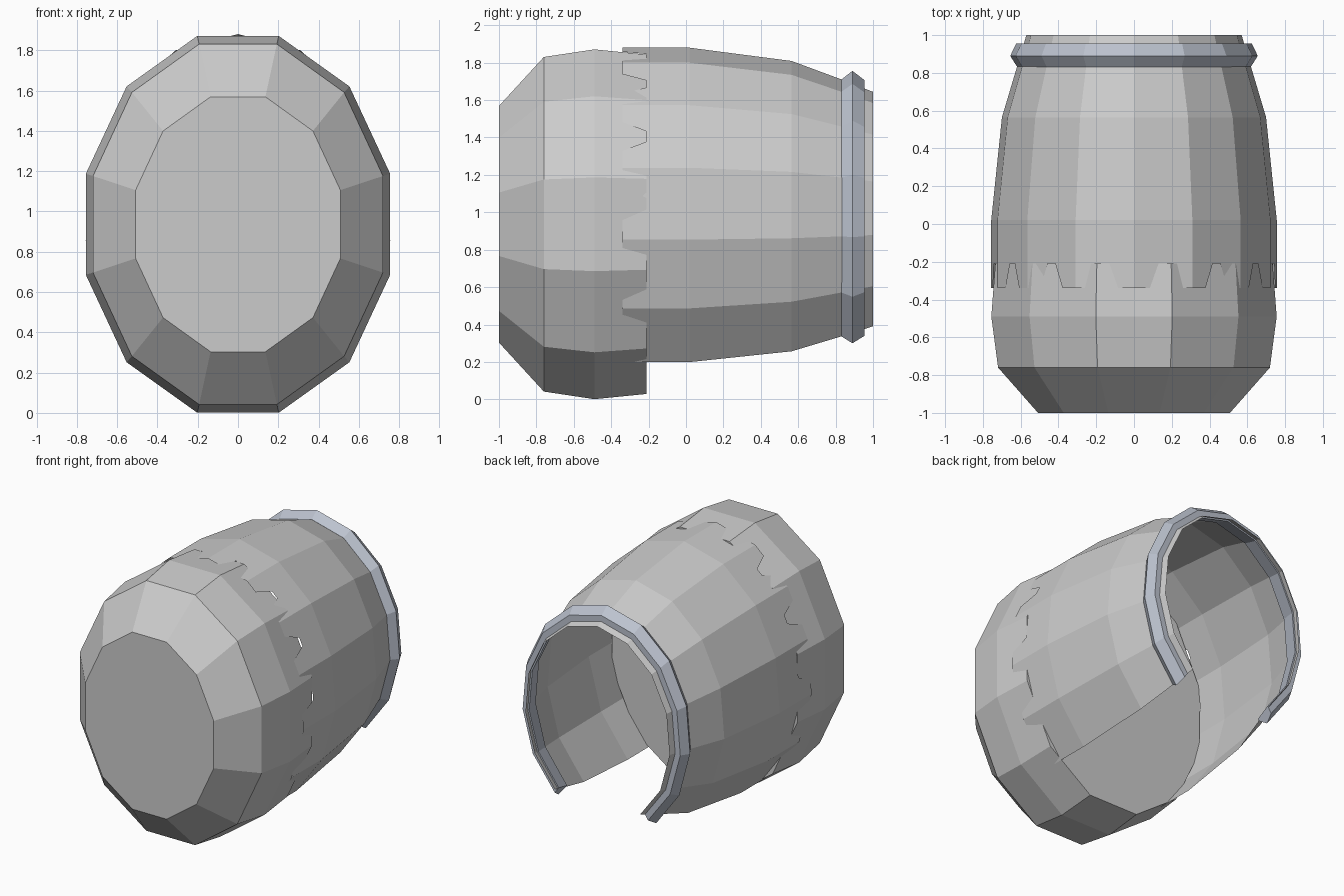
import bpy, bmesh
from math import sin, cos, radians

if "Cube" in bpy.data.objects:
    bpy.data.objects.remove(bpy.data.objects["Cube"])


def ring_point(angle, y, rx, rz, zc):
    a = radians(angle)
    return (rx * sin(a), y, zc + rz * cos(a))


def finish(bm, name):
    bmesh.ops.remove_doubles(bm, verts=bm.verts, dist=0.0005)
    bmesh.ops.recalc_face_normals(bm, faces=bm.faces)
    me = bpy.data.meshes.new(name)
    bm.to_mesh(me)
    bm.free()
    ob = bpy.data.objects.new(name, me)
    bpy.context.collection.objects.link(ob)
    return ob


def loft(bm, rings, angles, zc, closed):
    """Quads between successive elliptical (y, rx, rz) rings."""
    rows = [[bm.verts.new(ring_point(a, *r, zc)) for a in angles] for r in rings]
    n = len(angles)
    for r0, r1 in zip(rows, rows[1:]):
        for i in range(n if closed else n - 1):
            j = (i + 1) % n
            bm.faces.new((r0[i], r0[j], r1[j], r1[i]))
    return rows


# Front drum: closed twelve-sided cap
bm = bmesh.new()
rows = loft(bm, [(-1.0, 0.526, 0.655), (-0.76, 0.745, 0.926),
                 (-0.49, 0.782, 0.968), (-0.21, 0.76, 0.939)],
            [15 + 30 * k for k in range(12)], 0.936, True)
bm.faces.new(rows[0])
bm.faces.new(rows[-1])
finish(bm, "front_drum")

# Rear shell: fifteen-sided open sheet, bottom three sides missing
ZC = 0.951
ANGLES = [24 * k for k in range(-6, 7)]
mid = (0.02, 0.76, 0.929)
bm = bmesh.new()
rows = loft(bm, [mid, (0.565, 0.703, 0.858), (0.835, 0.622, 0.758), (1.0, 0.573, 0.693)],
            ANGLES, ZC, False)

# Jagged front edge of the shell, one notch per side
STEPS = [(0, -0.34), (0.27, -0.34), (0.42, -0.21), (0.58, -0.21), (0.73, -0.34), (1, -0.34)]
for v0, v1 in zip(rows[0], rows[0][1:]):
    base = [v0.co.lerp(v1.co, t) for t, _ in STEPS]
    edge = [bm.verts.new((p.x, y, p.z)) for p, (_, y) in zip(base, STEPS)]
    bm.faces.new([v1, v0] + edge)
finish(bm, "rear_shell")

# Rim band: ridged strip around the open end
profile = [(0.832, 0.622, 0.76), (0.89, 0.659, 0.805), (0.955, 0.627, 0.755),
           (0.955, 0.575, 0.70), (0.832, 0.61, 0.745)]
bm = bmesh.new()
rows = loft(bm, profile + profile[:1], ANGLES, ZC, False)
for i in (0, -1):
    bm.faces.new([r[i] for r in rows[:-1]])
band = finish(bm, "rim_band")
mat = bpy.data.materials.new("blue_grey")
mat.diffuse_color = (0.50, 0.54, 0.62, 1)
mat.use_nodes = True
mat.node_tree.nodes["Principled BSDF"].inputs["Base Color"].default_value = mat.diffuse_color
band.data.materials.append(mat)
